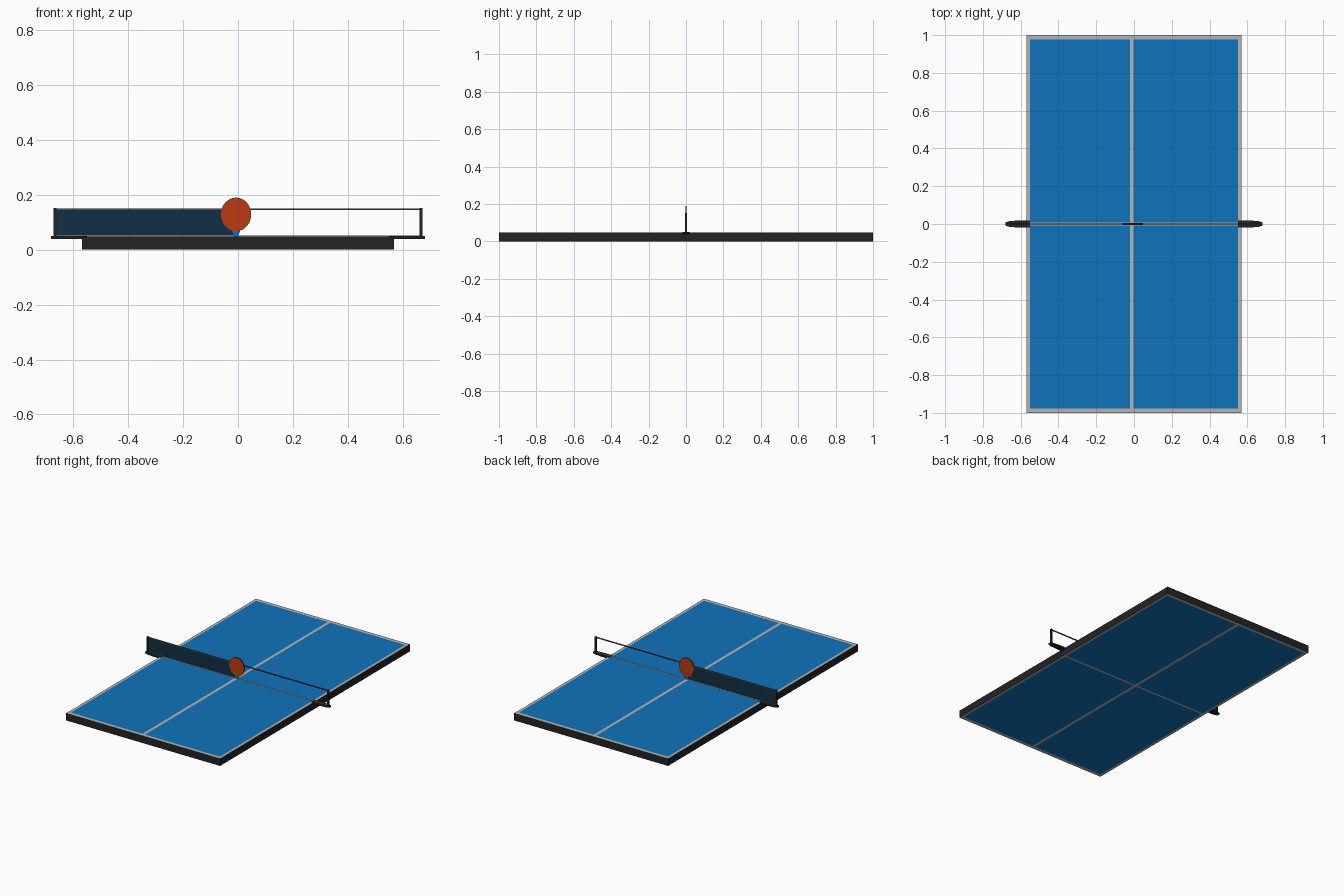
import bpy, bmesh, math
from mathutils import Vector

cube = bpy.data.objects.get("Cube")
if cube:
    bpy.data.objects.remove(cube, do_unlink=True)


def material(name, rgb):
    m = bpy.data.materials.new(name)
    m.use_nodes = True
    m.diffuse_color = (*rgb, 1)
    bsdf = next(n for n in m.node_tree.nodes if n.type == 'BSDF_PRINCIPLED')
    bsdf.inputs["Base Color"].default_value = (*rgb, 1)
    return m


BLACK = material("black", (0.017, 0.017, 0.017))
BLUE = material("table blue", (0.005, 0.17, 0.5))
WHITE = material("line white", (0.46, 0.46, 0.46))
NAVY = material("net navy", (0.005, 0.028, 0.06))
RED = material("rubber red", (0.5, 0.042, 0.006))
CORD = material("cord grey", (0.07, 0.065, 0.06))


def finish(bm, name, mats):
    bmesh.ops.recalc_face_normals(bm, faces=bm.faces)
    mesh = bpy.data.meshes.new(name)
    bm.to_mesh(mesh)
    bm.free()
    for m in mats:
        mesh.materials.append(m)
    ob = bpy.data.objects.new(name, mesh)
    bpy.context.collection.objects.link(ob)
    return ob


def box_mesh(lo, hi):
    bm = bmesh.new()
    bmesh.ops.create_cube(bm, size=1)
    lo, hi = Vector(lo), Vector(hi)
    for v in bm.verts:
        v.co = (lo + hi) / 2 + v.co * (hi - lo)
    return bm


def box(name, lo, hi, mat):
    return finish(box_mesh(lo, hi), name, [mat])


def prism(name, points, thick, mats, rim=0, flat=False):
    """Extrude an outline, drawn in xz (or xy when flat), evenly about zero."""
    bm = bmesh.new()
    place = (lambda a, b: (a, b, -thick / 2)) if flat else (lambda a, b: (a, -thick / 2, b))
    face = bm.faces.new([bm.verts.new(place(*p)) for p in points])
    out = bmesh.ops.extrude_face_region(bm, geom=[face])
    move = Vector((0, 0, thick)) if flat else Vector((0, thick, 0))
    for g in out["geom"]:
        if isinstance(g, bmesh.types.BMVert):
            g.co += move
    for f in bm.faces:
        f.material_index = rim if len(f.verts) == 4 else 0
    return finish(bm, name, mats)


# Table slab, cut along the painted lines on its top and underside
W, TOP = 0.568, 0.048
MID, HALF, NET_HALF = -0.012, 0.01, 0.007
EDGE_X, EDGE_Y = W - 0.018, 1 - 0.024
bm = box_mesh((-W, -1, 0), (W, 1, TOP))
cuts = [((1, 0, 0), c) for c in (-EDGE_X, MID - HALF, MID + HALF, EDGE_X)]
cuts += [((0, 1, 0), c) for c in (-EDGE_Y, -NET_HALF, NET_HALF, EDGE_Y)]
for n, c in cuts:
    bmesh.ops.bisect_plane(bm, geom=bm.verts[:] + bm.edges[:] + bm.faces[:],
                           plane_co=Vector(n) * c, plane_no=n)
bm.normal_update()
for f in bm.faces:
    c = f.calc_center_median()
    line = (abs(c.x) > EDGE_X or abs(c.y) > EDGE_Y
            or abs(c.x - MID) < HALF or abs(c.y) < NET_HALF)
    f.material_index = 0 if abs(f.normal.z) < 0.5 else (2 if line else 1)
finish(bm, "table_top", [BLACK, BLUE, WHITE])

# Net posts and the clamp arms that hold them
for side, s in (("left", 1), ("right", -1)):
    box(side + "_net_post", (s * 0.666 - 0.005, -0.006, 0.038),
        (s * 0.666 + 0.005, 0.006, 0.151), BLACK)
    outline = [(0.55, -0.019), (0.61, -0.019), (0.66, -0.015), (0.68, -0.008),
               (0.68, 0.008), (0.66, 0.015), (0.61, 0.019), (0.55, 0.019)]
    arm = prism(side + "_clamp_arm", [(s * x, y) for x, y in outline], 0.01,
                [BLACK], flat=True)
    arm.location.z = 0.044

# Net cloth on one half, with cords along the whole width
box("net_cloth", (-0.664, -0.0015, 0.05), (-0.012, 0.0015, 0.146), NAVY)
box("net_top_cord", (-0.664, -0.003, 0.144), (0.664, 0.003, 0.15), CORD)
box("net_bottom_cord", (-0.664, -0.002, 0.048), (0.664, 0.002, 0.051), WHITE)

# Bat standing at the middle of the net
blade = [(-0.007 + 0.055 * math.cos(a), 0.128 + 0.061 * math.sin(a))
         for a in (math.tau * i / 32 for i in range(32))]
prism("bat_blade", blade, 0.008, [RED, BLACK], rim=1)
prism("bat_handle", [(-0.013, 0.046), (-0.001, 0.046), (0.011, 0.076), (-0.025, 0.076)],
      0.007, [BLUE])
